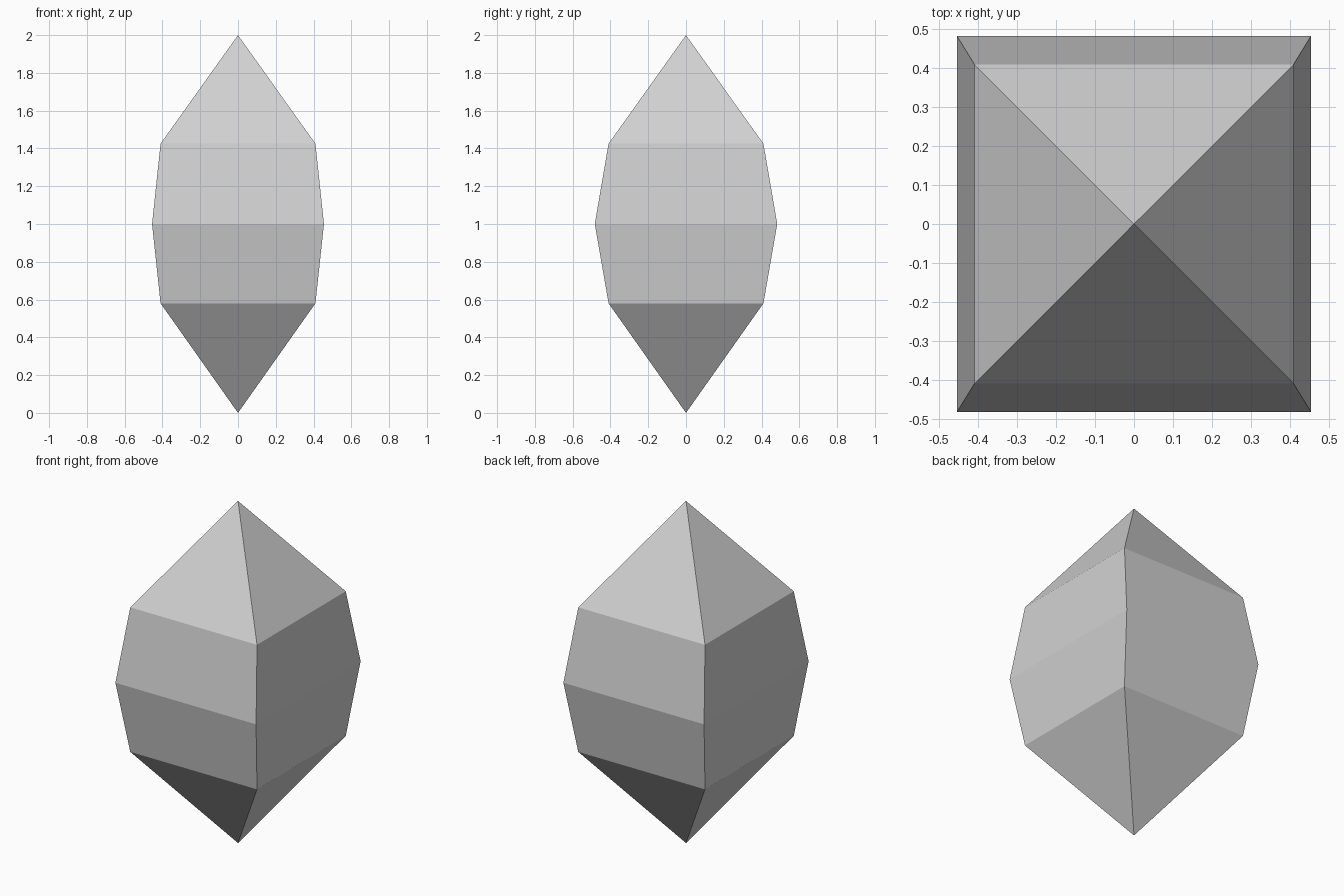
import bpy
import bmesh

default_cube = bpy.data.objects.get("Cube")
if default_cube:
    bpy.data.objects.remove(default_cube, do_unlink=True)

# Plain grey stone
stone = bpy.data.materials.new("light_grey")
stone.use_nodes = True
grey = (0.64, 0.64, 0.64, 1)
stone.diffuse_color = grey
stone.node_tree.nodes["Principled BSDF"].inputs["Base Color"].default_value = grey

# Rectangular rings of the crystal: half width, half depth, height
rings = [(0.41, 0.41, 0.58), (0.455, 0.483, 1.0), (0.41, 0.41, 1.425)]
corners = [(-1, -1), (1, -1), (1, 1), (-1, 1)]

bm = bmesh.new()
bottom = bm.verts.new((0, 0, 0))
top = bm.verts.new((0, 0, 2))
loops = [[bm.verts.new((w * x, d * y, z)) for x, y in corners] for w, d, z in rings]

for i in range(4):
    j = (i + 1) % 4
    # Pointed ends
    bm.faces.new((bottom, loops[0][j], loops[0][i]))
    bm.faces.new((top, loops[-1][i], loops[-1][j]))
    # Bulging sides
    for low, high in zip(loops, loops[1:]):
        bm.faces.new((low[i], low[j], high[j], high[i]))

bmesh.ops.recalc_face_normals(bm, faces=bm.faces)
mesh = bpy.data.meshes.new("crystal")
bm.to_mesh(mesh)
bm.free()
mesh.materials.append(stone)
bpy.context.scene.collection.objects.link(bpy.data.objects.new("crystal", mesh))
